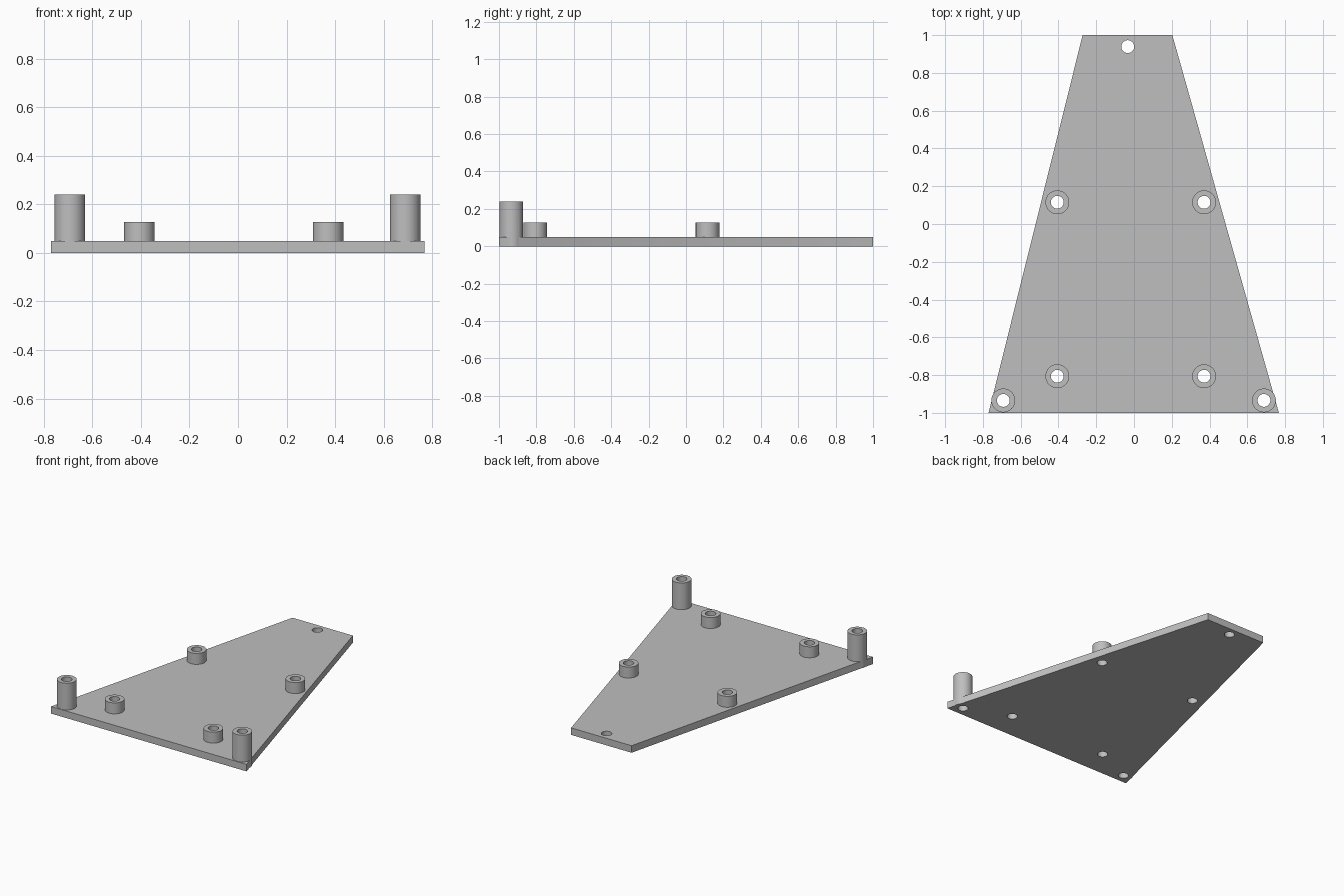
import bpy, bmesh

cube = bpy.data.objects.get("Cube")
if cube:
    bpy.data.objects.remove(cube, do_unlink=True)

PLATE_T = 0.05
POST_R, BORE_R = 0.063, 0.034
SHORT_H, TALL_H = 0.128, 0.24

grey = bpy.data.materials.new("plain grey")
grey.use_nodes = True
colour = (0.52, 0.52, 0.52, 1)
grey.diffuse_color = colour
grey.node_tree.nodes["Principled BSDF"].inputs["Base Color"].default_value = colour


def prism(name, outline, height):
    """Extrude a flat outline upward from the ground."""
    bm = bmesh.new()
    face = bm.faces.new([bm.verts.new((x, y, 0)) for x, y in outline])
    grown = bmesh.ops.extrude_face_region(bm, geom=[face])["geom"]
    bmesh.ops.translate(bm, vec=(0, 0, height),
                        verts=[g for g in grown if isinstance(g, bmesh.types.BMVert)])
    bmesh.ops.recalc_face_normals(bm, faces=bm.faces)
    mesh = bpy.data.meshes.new(name)
    bm.to_mesh(mesh)
    bm.free()
    mesh.materials.append(grey)
    obj = bpy.data.objects.new(name, mesh)
    bpy.context.collection.objects.link(obj)
    return obj


def cylinder(name, x, y, radius, low, high):
    bpy.ops.mesh.primitive_cylinder_add(vertices=48, radius=radius, depth=high - low,
                                        location=(x, y, (low + high) / 2))
    obj = bpy.context.object
    obj.name = name
    obj.data.materials.append(grey)
    return obj


def combine(target, tool, operation):
    """Apply a boolean, then discard the tool."""
    mod = target.modifiers.new("join", 'BOOLEAN')
    mod.operation, mod.solver, mod.object = operation, 'EXACT', tool
    bpy.context.view_layer.objects.active = target
    bpy.ops.object.modifier_apply(modifier=mod.name)
    bpy.data.objects.remove(tool, do_unlink=True)


# Tapered plate
plate = prism("plate_with_standoffs",
              [(-0.77, -1), (0.767, -1), (0.203, 1), (-0.272, 1)], PLATE_T)

# Four short standoffs and two tall corner posts
posts = [(x, y, SHORT_H) for x in (-0.406, 0.371) for y in (-0.806, 0.115)]
posts += [(x, -0.934, TALL_H) for x in (-0.692, 0.688)]
for x, y, height in posts:
    low = 0 if height == TALL_H else PLATE_T / 2
    combine(plate, cylinder("standoff", x, y, POST_R, low, height), 'UNION')

# Screw bores through every post, plus one hole at the narrow end
for x, y in [p[:2] for p in posts] + [(-0.033, 0.939)]:
    combine(plate, cylinder("bore_cutter", x, y, BORE_R, -0.1, 0.4), 'DIFFERENCE')

# Smooth round walls, crisp edges
bpy.ops.object.select_all(action='DESELECT')
plate.select_set(True)
bpy.context.view_layer.objects.active = plate
bpy.ops.object.shade_smooth_by_angle(angle=0.6)
